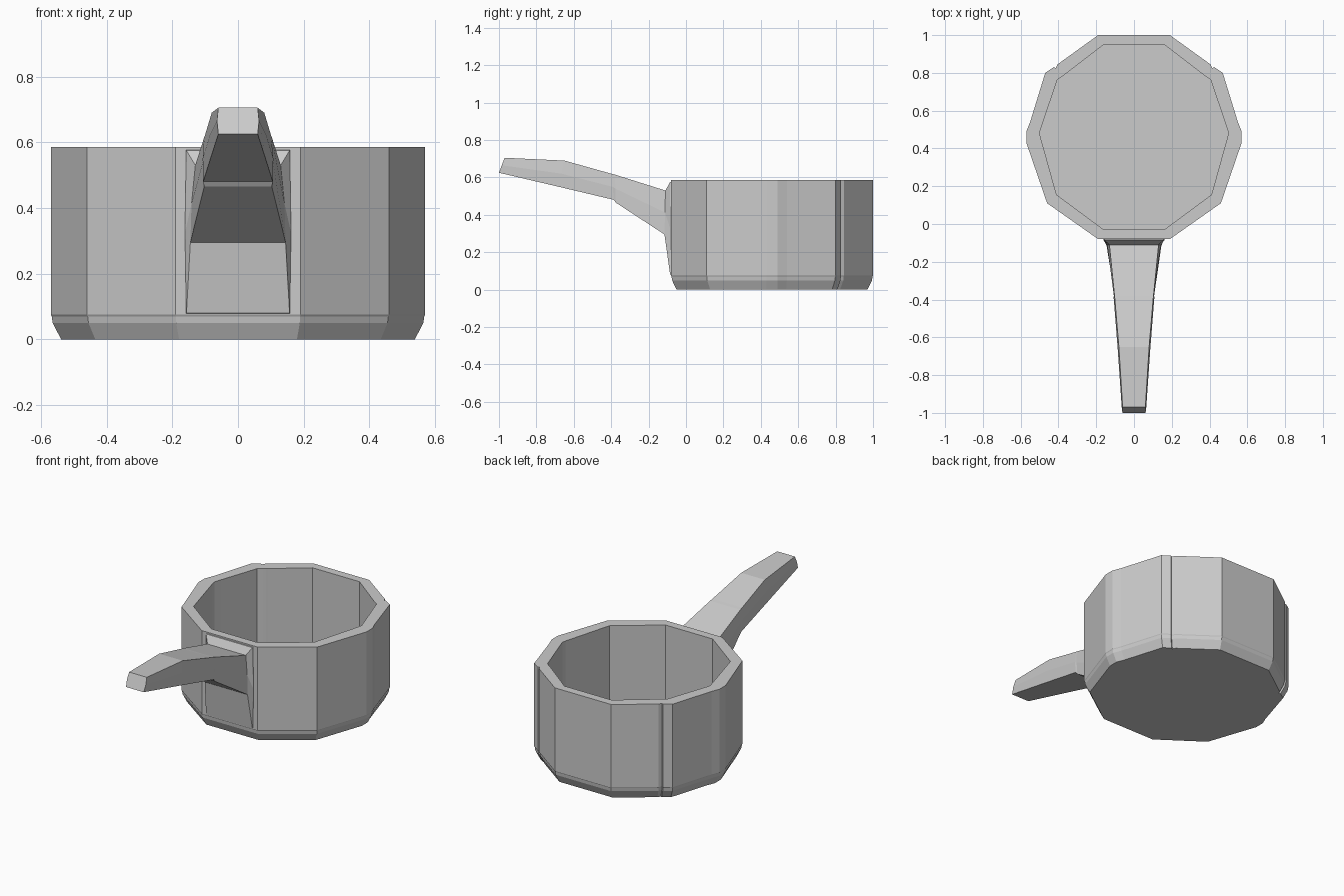
import bpy
import bmesh

cube = bpy.data.objects.get("Cube")
if cube:
    bpy.data.objects.remove(cube, do_unlink=True)

grey = bpy.data.materials.new("light grey")
grey.use_nodes = True
colour = (0.6, 0.6, 0.6, 1)
grey.diffuse_color = colour
grey.node_tree.nodes["Principled BSDF"].inputs["Base Color"].default_value = colour

CENTRE_Y = 0.46


def loft(name, rings):
    """Skin a list of equal-length point rings and close both ends."""
    bm = bmesh.new()
    rows = [[bm.verts.new(p) for p in ring] for ring in rings]
    n = len(rows[0])
    for a, b in zip(rows, rows[1:]):
        for i in range(n):
            j = (i + 1) % n
            bm.faces.new((a[i], a[j], b[j], b[i]))
    bm.faces.new(rows[0][::-1])
    bm.faces.new(rows[-1])
    bmesh.ops.recalc_face_normals(bm, faces=bm.faces)
    mesh = bpy.data.meshes.new(name)
    bm.to_mesh(mesh)
    bm.free()
    mesh.materials.append(grey)
    obj = bpy.data.objects.new(name, mesh)
    bpy.context.collection.objects.link(obj)
    return obj


def mirror_outline(half):
    """Complete a right-hand outline, front to back, across x = 0."""
    return half + [(-x, y) for x, y in reversed(half)]


def ring(outline, z, scale=1):
    return [(x * scale, CENTRE_Y + (y - CENTRE_Y) * scale, z) for x, y in outline]


# Pot: chamfered ten-sided wall with narrow corner facets and a thick rim
outer = mirror_outline([
    (0.19, -0.08), (0.46, 0.11), (0.57, 0.43), (0.57, 0.49), (0.55, 0.54),
    (0.47, 0.80), (0.425, 0.83), (0.415, 0.825), (0.405, 0.845), (0.19, 1.0)])
# Inner points follow the outer ones so the rim is a clean strip
inner = mirror_outline([
    (0.16, -0.03), (0.41, 0.155), (0.495, 0.46), (0.5, 0.485), (0.485, 0.53),
    (0.405, 0.765), (0.375, 0.785), (0.365, 0.792), (0.355, 0.80), (0.16, 0.95)])
loft("pot", [
    ring(outer, 0, 0.945), ring(outer, 0.05, 0.99), ring(outer, 0.07, 0.995),
    ring(outer, 0.075), ring(outer, 0.585),
    ring(inner, 0.585), ring(inner, 0.07)])


# Handle: tapered, bent bar flaring into a plate against the wall
# (top y, bottom y, top half width, bottom half width, top z, bottom z)
sections = [
    (-0.06, -0.06, 0.16, 0.16, 0.58, 0.075),
    (-0.085, -0.085, 0.157, 0.157, 0.575, 0.08),
    (-0.11, -0.115, 0.13, 0.145, 0.53, 0.295),
    (-0.38, -0.375, 0.103, 0.103, 0.615, 0.465),
    (-0.40, -0.385, 0.101, 0.106, 0.62, 0.48),
    (-0.65, -0.68, 0.08, 0.084, 0.69, 0.55),
    (-0.97, -1.0, 0.06, 0.06, 0.705, 0.625),
]


def handle_ring(top_y, low_y, top_w, low_w, top_z, low_z):
    mid_y, mid_z = (top_y + low_y) / 2, (top_z + low_z) / 2
    mid_w = (top_w + low_w) / 2 + 0.004
    return [(-low_w, low_y, low_z), (low_w, low_y, low_z), (mid_w, mid_y, mid_z),
            (top_w, top_y, top_z), (-top_w, top_y, top_z), (-mid_w, mid_y, mid_z)]


loft("handle", [handle_ring(*s) for s in sections])
